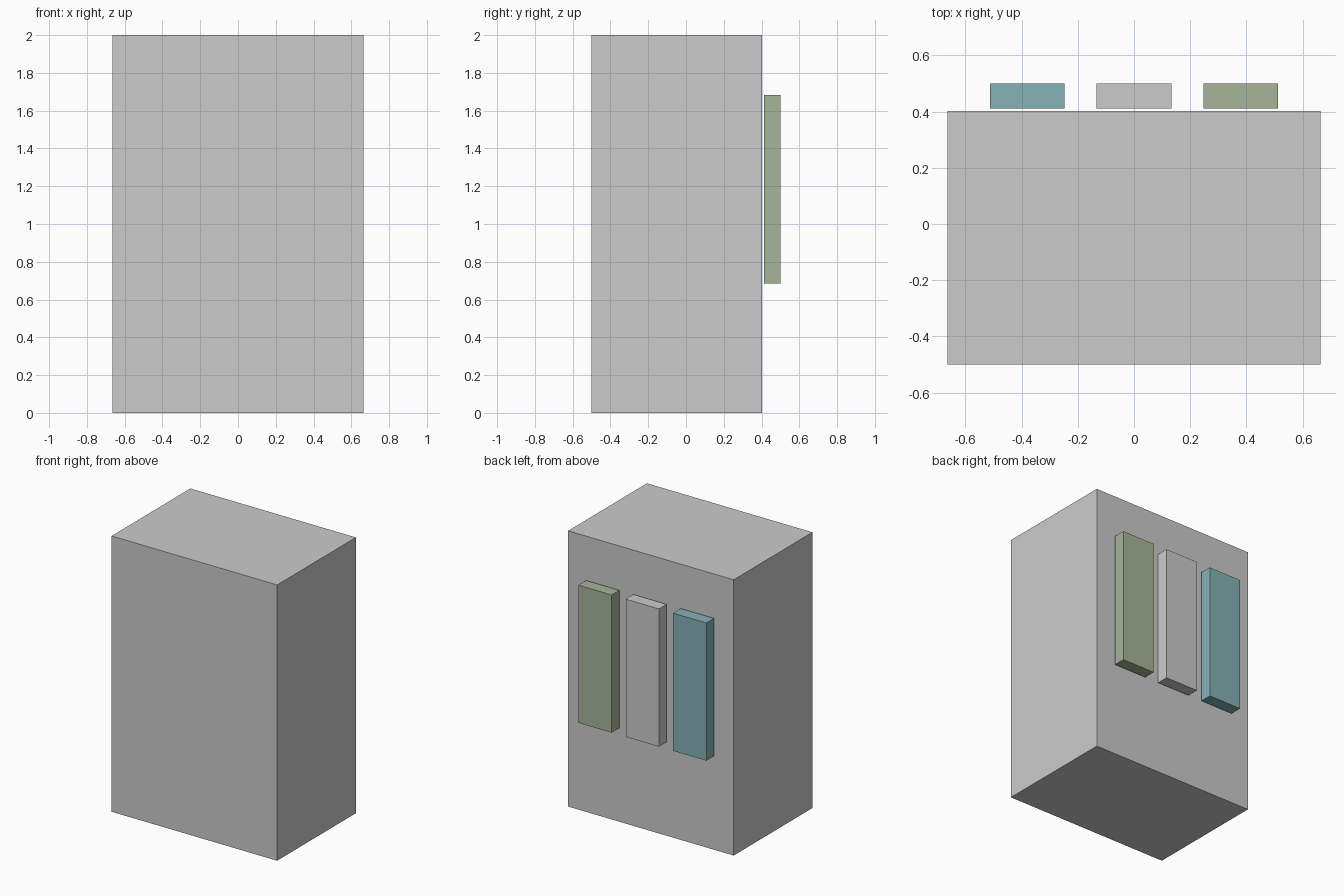
import bpy
import bmesh
from mathutils import Vector

if "Cube" in bpy.data.objects:
    bpy.data.objects.remove(bpy.data.objects["Cube"])


def box(name, low, high, color=None):
    low, high = Vector(low), Vector(high)
    bm = bmesh.new()
    bmesh.ops.create_cube(bm, size=1)
    bmesh.ops.scale(bm, vec=high - low, verts=bm.verts)
    mesh = bpy.data.meshes.new(name)
    bm.to_mesh(mesh)
    bm.free()
    obj = bpy.data.objects.new(name, mesh)
    obj.location = (low + high) / 2
    bpy.context.collection.objects.link(obj)
    if color:
        mat = bpy.data.materials.new(name + "_paint")
        mat.diffuse_color = (*color, 1)
        mat.use_nodes = True
        mat.node_tree.nodes["Principled BSDF"].inputs["Base Color"].default_value = mat.diffuse_color
        mesh.materials.append(mat)
    return obj


# Main cabinet
box("cabinet_body", (-0.664, -0.5, 0), (0.664, 0.402, 2))

# Three upright panels standing just off the back face
panels = [
    ("blue_back_panel", -0.38, (0.24, 0.44, 0.47)),
    ("grey_back_panel", 0.0, None),
    ("green_back_panel", 0.38, (0.39, 0.46, 0.32)),
]
for name, x, color in panels:
    box(name, (x - 0.133, 0.412, 0.685), (x + 0.133, 0.5, 1.684), color)
